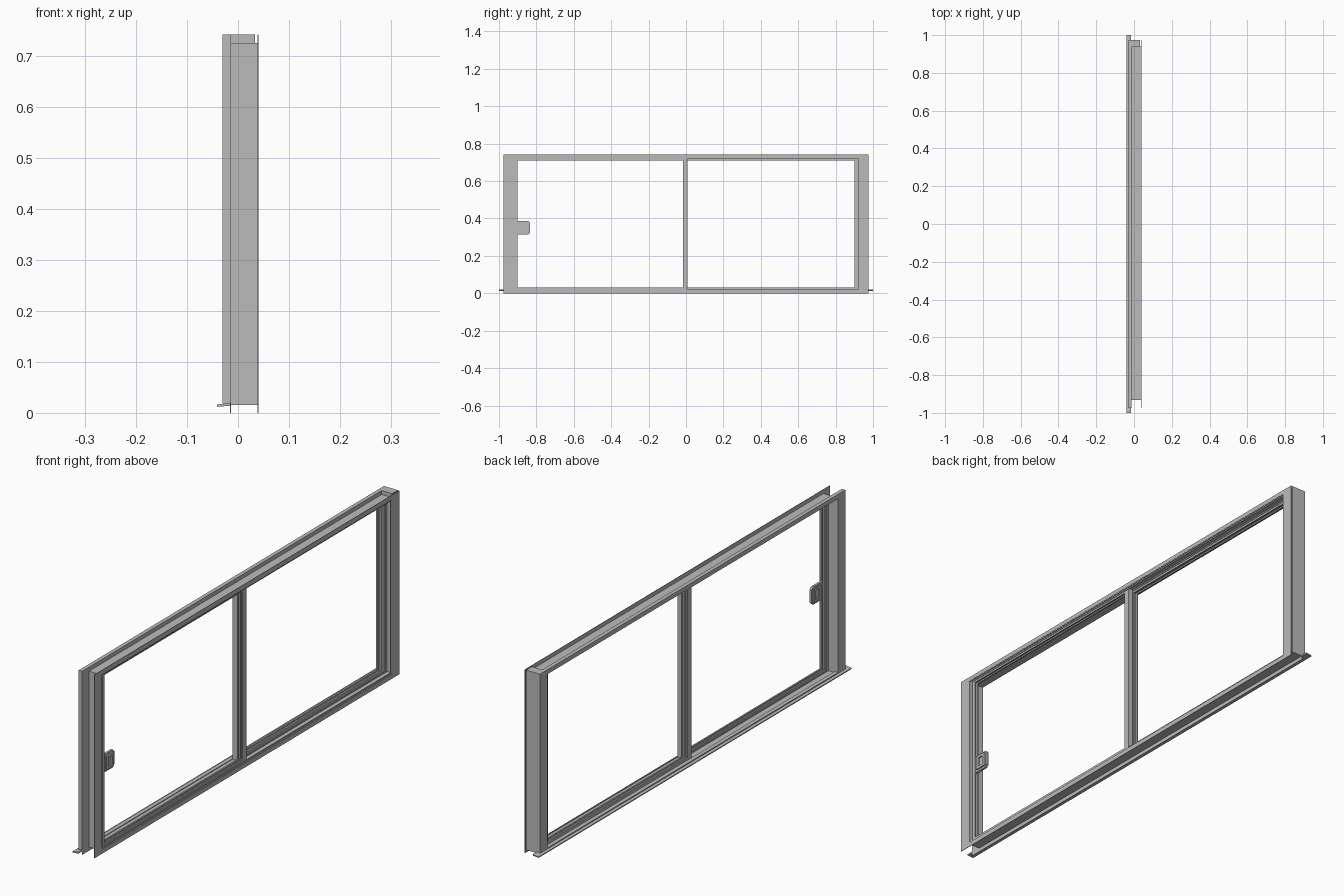
import bpy, bmesh
from mathutils import Vector

if "Cube" in bpy.data.objects:
    bpy.data.objects.remove(bpy.data.objects["Cube"], do_unlink=True)

metal = bpy.data.materials.new("grey_aluminium")
metal.use_nodes = True
GREY = (0.5, 0.5, 0.5, 1)
metal.diffuse_color = GREY
metal.node_tree.nodes["Principled BSDF"].inputs["Base Color"].default_value = GREY


def finish(name, bm):
    mesh = bpy.data.meshes.new(name)
    bmesh.ops.recalc_face_normals(bm, faces=bm.faces)
    bm.to_mesh(mesh)
    bm.free()
    mesh.materials.append(metal)
    obj = bpy.data.objects.new(name, mesh)
    bpy.context.collection.objects.link(obj)
    return obj


def box(name, x, y, z):
    """Box from (low, high) ranges."""
    bm = bmesh.new()
    bmesh.ops.create_cube(bm, size=1)
    for v in bm.verts:
        v.co = Vector([lo + (c + 0.5) * (hi - lo) for c, (lo, hi) in zip(v.co, (x, y, z))])
    return finish(name, bm)


def ring(name, x, y, z, side, top, bottom):
    """Rectangular border standing in the yz plane, extruded along x."""
    bm = bmesh.new()
    outer = [(a, b) for a, b in ((y[0], z[0]), (y[1], z[0]), (y[1], z[1]), (y[0], z[1]))]
    iy = (y[0] + side, y[1] - side)
    iz = (z[0] + bottom, z[1] - top)
    inner = [(iy[0], iz[0]), (iy[1], iz[0]), (iy[1], iz[1]), (iy[0], iz[1])]
    loops = [[bm.verts.new((px, *p)) for p in pts] for px in x for pts in (outer, inner)]
    o0, i0, o1, i1 = loops
    for k in range(4):
        n = (k + 1) % 4
        for a, b in ((o0, i0), (i0, i1), (i1, o1), (o1, o0)):
            bm.faces.new((a[k], a[n], b[n], b[k]))
    return finish(name, bm)


def prism(name, points, axis, lo, hi):
    """Extrude a closed profile along the x or y axis."""
    bm = bmesh.new()
    place = (lambda p, d: (d, *p)) if axis == "x" else (lambda p, d: (p[0], d, p[1]))
    a = [bm.verts.new(place(p, lo)) for p in points]
    b = [bm.verts.new(place(p, hi)) for p in points]
    bm.faces.new(a)
    bm.faces.new(b)
    for k in range(len(a)):
        n = (k + 1) % len(a)
        bm.faces.new((a[k], a[n], b[n], b[k]))
    return finish(name, bm)


# Outer frame: room-side flange, weather-side cladding, channel between them
SPAN = (-0.975, 0.975)
ring("inner_flange", (0.038, 0.04), SPAN, (0, 0.742), 0.047, 0.017, 0.018)
ring("outer_cladding", (-0.03, -0.014), SPAN, (0.018, 0.742), 0.047, 0.018, 0.004)
ring("frame_channel", (-0.015, 0.039), (-0.932, 0.94), (0.015, 0.726), 0.006, 0.004, 0.004)
box("end_post", (-0.015, 0.033), (0.938, 0.975), (0.015, 0.742))
box("lower_lip", (-0.016, -0.014), SPAN, (0, 0.02))

# Sloping drip sill
prism("drip_sill", [(-0.041, 0.012), (-0.015, 0.014), (-0.015, 0.02), (-0.041, 0.016)],
      "y", -1, 1)

# Sliding tracks around the opening
for i, x in enumerate((0.011, 0.034)):
    ring(f"track_{i + 1}", (x, x + 0.002), (-0.928, 0.936), (0.018, 0.723),
         0.014, 0.006, 0.006)


# Sashes: two faces with a recessed glazing groove between them
def sash(name, x, y, stile):
    z = (0.02, 0.722)
    lip = 0.006
    ring(name + "_outer_face", (x[0], x[0] + lip), y, z, stile, 0.011, 0.012)
    ring(name + "_inner_face", (x[1] - lip, x[1]), y, z, stile, 0.011, 0.012)
    ring(name + "_core", (x[0] + lip, x[1] - lip), y, z, stile - 0.008, 0.006, 0.007)


sash("sliding_sash", (0.014, 0.033), (-0.926, 0.008), 0.025)
sash("fixed_sash", (-0.013, 0.009), (-0.017, 0.925), 0.025)

# Latch: chamfered plate with a raised rim around a finger slot
Y0, Y1, Z0, Z1, C = -0.905, -0.833, 0.315, 0.387, 0.01
prism("latch_plate", [(Y0, Z0), (Y1 - C, Z0), (Y1, Z0 + C), (Y1, Z1 - C), (Y1 - C, Z1), (Y0, Z1)],
      "x", 0.021, 0.030)
ring("latch_rim", (0.018, 0.036), (-0.89, -0.842), (0.323, 0.379), 0.012, 0.01, 0.01)
